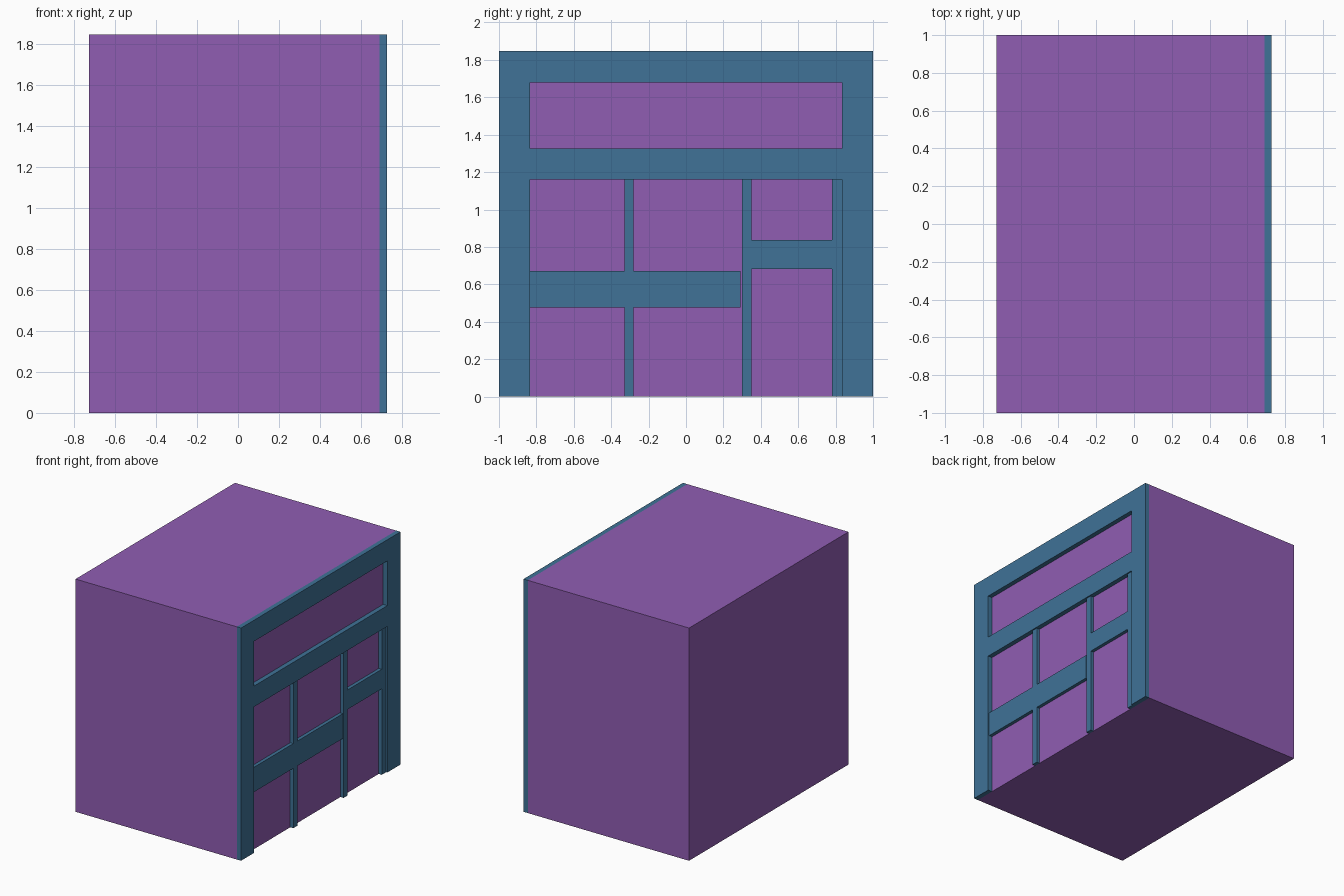
import bpy
from math import radians

if "Cube" in bpy.data.objects:
    bpy.data.objects.remove(bpy.data.objects["Cube"])

BACK = 0.69  # wall plane that carries the facade


def material(name, color):
    m = bpy.data.materials.new(name)
    m.diffuse_color = color
    m.use_nodes = True
    m.node_tree.nodes["Principled BSDF"].inputs["Base Color"].default_value = m.diffuse_color
    return m


purple = material("purple", (0.28, 0.11, 0.45, 1))
blue = material("blue", (0.05, 0.17, 0.31, 1))


def panel(name, loops, front):
    """Extrude closed (y, z) outlines from the wall plane to x = front."""
    cu = bpy.data.curves.new(name, 'CURVE')
    cu.dimensions = '2D'
    cu.fill_mode = 'BOTH'
    cu.extrude = (front - BACK) / 2
    for pts in loops:
        s = cu.splines.new('POLY')
        s.points.add(len(pts) - 1)
        for p, (y, z) in zip(s.points, pts):
            p.co = (y, z, 0, 1)
        s.use_cyclic_u = True
    ob = bpy.data.objects.new(name, cu)
    bpy.context.collection.objects.link(ob)
    ob.rotation_euler = (radians(90), 0, radians(90))
    ob.location.x = (front + BACK) / 2
    bpy.ops.object.select_all(action='DESELECT')
    ob.select_set(True)
    bpy.context.view_layer.objects.active = ob
    bpy.ops.object.convert(target='MESH')
    ob = bpy.context.object
    ob.data.materials.clear()
    ob.data.materials.append(blue)
    for poly in ob.data.polygons:
        poly.use_smooth = False


def rect(y0, y1, z0, z1):
    return [(y0, z0), (y1, z0), (y1, z1), (y0, z1)]


# Building body
bpy.ops.mesh.primitive_cube_add(size=1, location=((BACK - 0.727) / 2, 0, 0.924))
body = bpy.context.object
body.name = "building_body"
body.scale = (BACK + 0.727, 2, 1.848)
body.data.materials.append(purple)

# Outer facade frame: open shopfront below, sign opening above
panel("facade_frame", [
    [(-1, 0), (-0.835, 0), (-0.835, 1.16), (0.835, 1.16), (0.835, 0),
     (1, 0), (1, 1.848), (-1, 1.848)],
    rect(-0.835, 0.835, 1.325, 1.68)], 0.727)

# Window mullion crossed by a wide band
panel("window_mullion_and_band", [[
    (-0.33, 0), (-0.28, 0), (-0.28, 0.475), (0.292, 0.475), (0.292, 0.672),
    (-0.28, 0.672), (-0.28, 1.16), (-0.33, 1.16), (-0.33, 0.672),
    (-0.835, 0.672), (-0.835, 0.475), (-0.33, 0.475)]], 0.717)

# Door frame: two jambs joined by a transom rail
panel("door_frame", [[
    (0.3, 0), (0.35, 0), (0.35, 0.683), (0.78, 0.683), (0.78, 0),
    (0.835, 0), (0.835, 1.16), (0.78, 1.16), (0.78, 0.838),
    (0.35, 0.838), (0.35, 1.16), (0.3, 1.16)]], 0.717)
